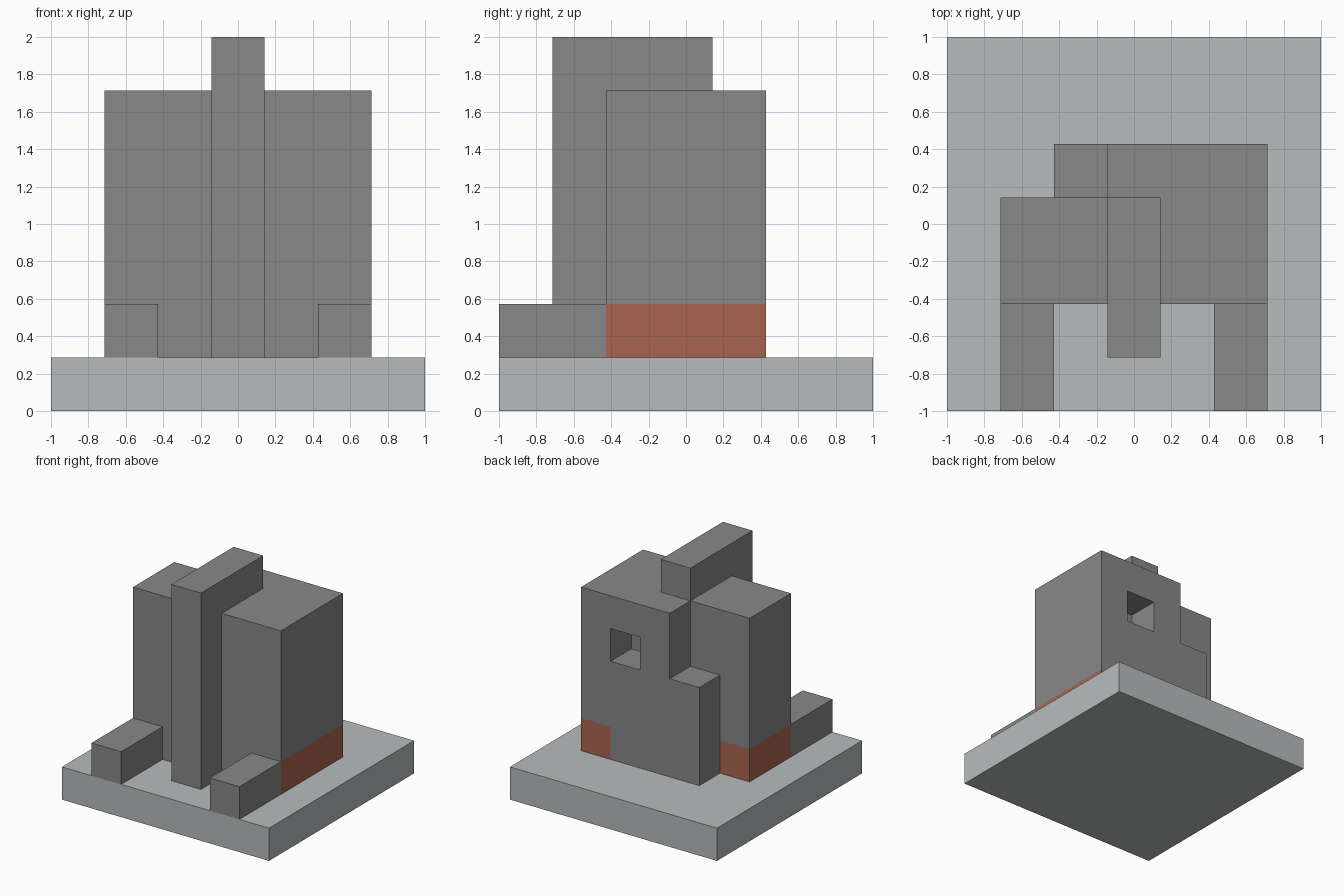
import bpy
import bmesh
from itertools import product
from mathutils import Vector

if "Cube" in bpy.data.objects:
    bpy.data.objects.remove(bpy.data.objects["Cube"], do_unlink=True)

N = 7            # blocks along each side
U = 2 / N        # block size


def material(name, colour):
    m = bpy.data.materials.new(name)
    m.use_nodes = True
    m.diffuse_color = (*colour, 1)
    m.node_tree.nodes["Principled BSDF"].inputs["Base Color"].default_value = (*colour, 1)
    return m


stone = material("dark stone grey", (0.246, 0.246, 0.246))
slab = material("pale grey", (0.474, 0.503, 0.503))
brick = material("brick red", (0.402, 0.130, 0.078))


def block(x, y, z):
    """Cells of a box, each range given as (first, last)."""
    return set(product(*(range(a, b + 1) for a, b in (x, y, z))))


# Parts as blocks on the grid
base = block((0, 6), (0, 6), (0, 0))
right_foot = block((1, 1), (0, 1), (1, 1))
left_foot = block((5, 5), (0, 1), (1, 1))
right_footing = block((1, 1), (2, 3), (1, 1))
left_footing = block((5, 5), (2, 4), (1, 1))
central_fin = block((3, 3), (1, 3), (1, 6))
window = block((4, 4), (4, 4), (4, 4))
back_step = block((2, 2), (4, 4), (1, 3))
tower = block((1, 5), (2, 3), (1, 5)) | block((3, 5), (4, 4), (1, 5))
tower -= window | right_footing | left_footing | central_fin

parts = {
    "base_slab": (base, slab),
    "right_foot": (right_foot, stone),
    "left_foot": (left_foot, stone),
    "right_footing": (right_footing, brick),
    "left_footing": (left_footing, brick),
    "central_fin": (central_fin, stone),
    "back_step": (back_step, stone),
    "tower": (tower, stone),
}
solid = set().union(*(cells for cells, _ in parts.values()))


def build(name, cells, mat):
    """Skin the exposed sides of the blocks and merge coplanar faces."""
    bm = bmesh.new()
    for cell in sorted(cells):
        centre = Vector(cell) + Vector((0.5, 0.5, 0.5))
        for axis, sign in product(range(3), (-1, 1)):
            n = Vector((0, 0, 0))
            n[axis] = sign
            if tuple(int(c + d) for c, d in zip(cell, n)) in solid:
                continue
            s = Vector((0, 0, 0))
            s[(axis + 1) % 3] = 0.5
            t = n.cross(s)
            mid = centre + n / 2
            corners = (mid - s - t, mid + s - t, mid + s + t, mid - s + t)
            bm.faces.new([bm.verts.new((p - Vector((N / 2, N / 2, 0))) * U) for p in corners])
    bmesh.ops.remove_doubles(bm, verts=bm.verts, dist=0.001)
    bmesh.ops.dissolve_limit(bm, angle_limit=0.01, verts=bm.verts, edges=bm.edges)
    mesh = bpy.data.meshes.new(name)
    bm.to_mesh(mesh)
    bm.free()
    mesh.materials.append(mat)
    bpy.context.collection.objects.link(bpy.data.objects.new(name, mesh))


for name, (cells, mat) in parts.items():
    build(name, cells, mat)
